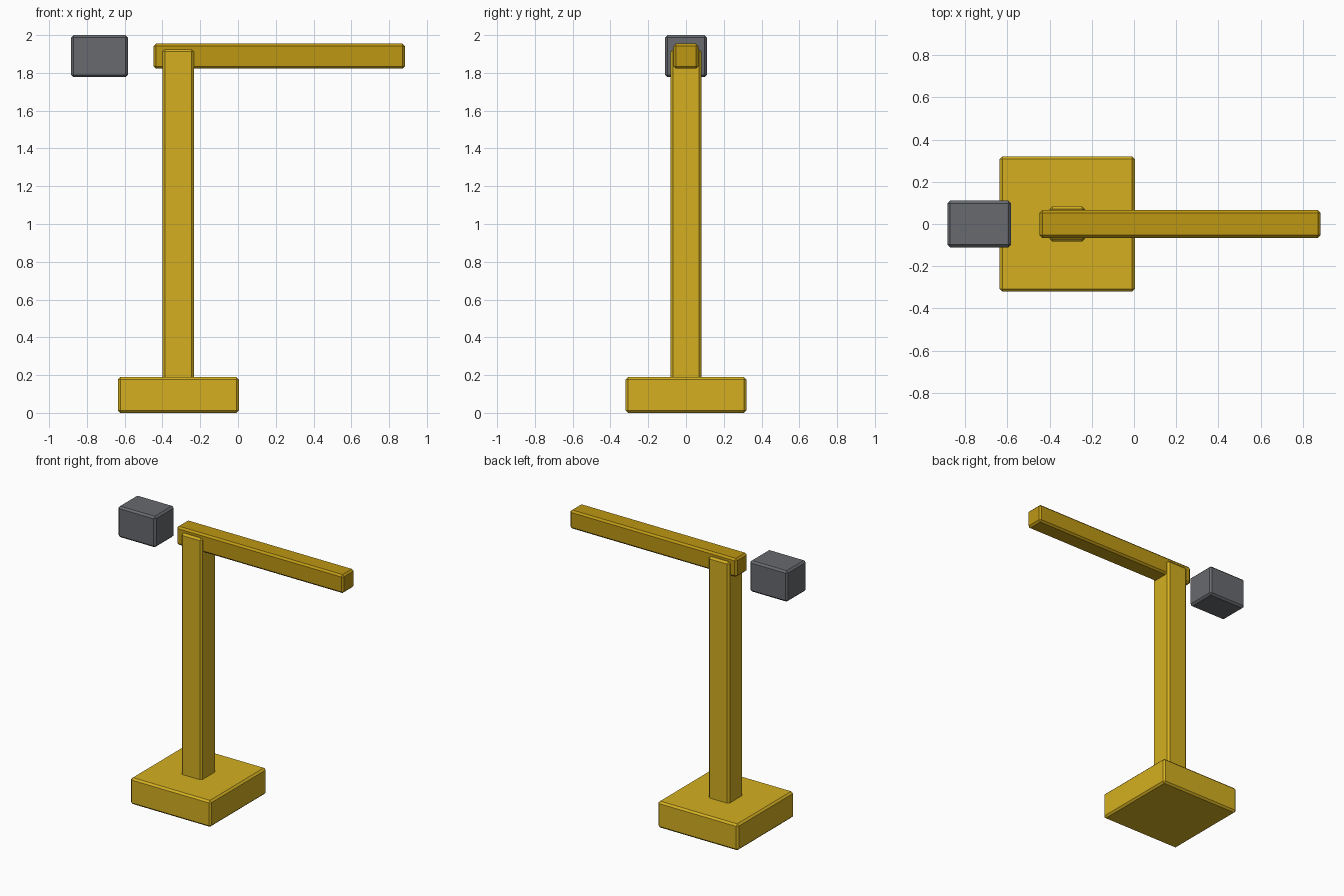
import bpy
import bmesh
from mathutils import Vector

if "Cube" in bpy.data.objects:
    bpy.data.objects.remove(bpy.data.objects["Cube"])


def material(name, rgb):
    mat = bpy.data.materials.new(name)
    mat.diffuse_color = (*rgb, 1.0)
    mat.use_nodes = True
    mat.node_tree.nodes["Principled BSDF"].inputs["Base Color"].default_value = mat.diffuse_color
    return mat


def box(name, low, high, mat, chamfer=0.013):
    """Chamfered box between two opposite corners."""
    low, high = Vector(low), Vector(high)
    bm = bmesh.new()
    bmesh.ops.create_cube(bm, size=1)
    bmesh.ops.scale(bm, vec=high - low, verts=bm.verts)
    mesh = bpy.data.meshes.new(name)
    bm.to_mesh(mesh)
    bm.free()
    mesh.materials.append(mat)
    obj = bpy.data.objects.new(name, mesh)
    obj.location = (low + high) / 2
    bpy.context.collection.objects.link(obj)
    bevel = obj.modifiers.new("chamfer", 'BEVEL')
    bevel.width = chamfer
    bevel.segments = 1
    return obj


yellow = material("yellow_paint", (0.66, 0.43, 0.015))
dark_yellow = material("dark_yellow_paint", (0.51, 0.31, 0.007))
grey = material("ballast_grey", (0.135, 0.144, 0.156))

# Square foot and upright mast share one axis
MAST_X = -0.316
box("base", (MAST_X - 0.32, -0.32, 0), (MAST_X + 0.32, 0.32, 0.19), yellow)
box("mast", (MAST_X - 0.083, -0.083, 0.16), (MAST_X + 0.083, 0.083, 1.925), yellow)

# Horizontal jib through the mast head
box("jib", (-0.447, -0.066, 1.822), (0.883, 0.066, 1.955), dark_yellow)

# Separate counterweight behind the jib
box("counterweight", (-0.883, -0.111, 1.777), (-0.582, 0.111, 2.0), grey)
